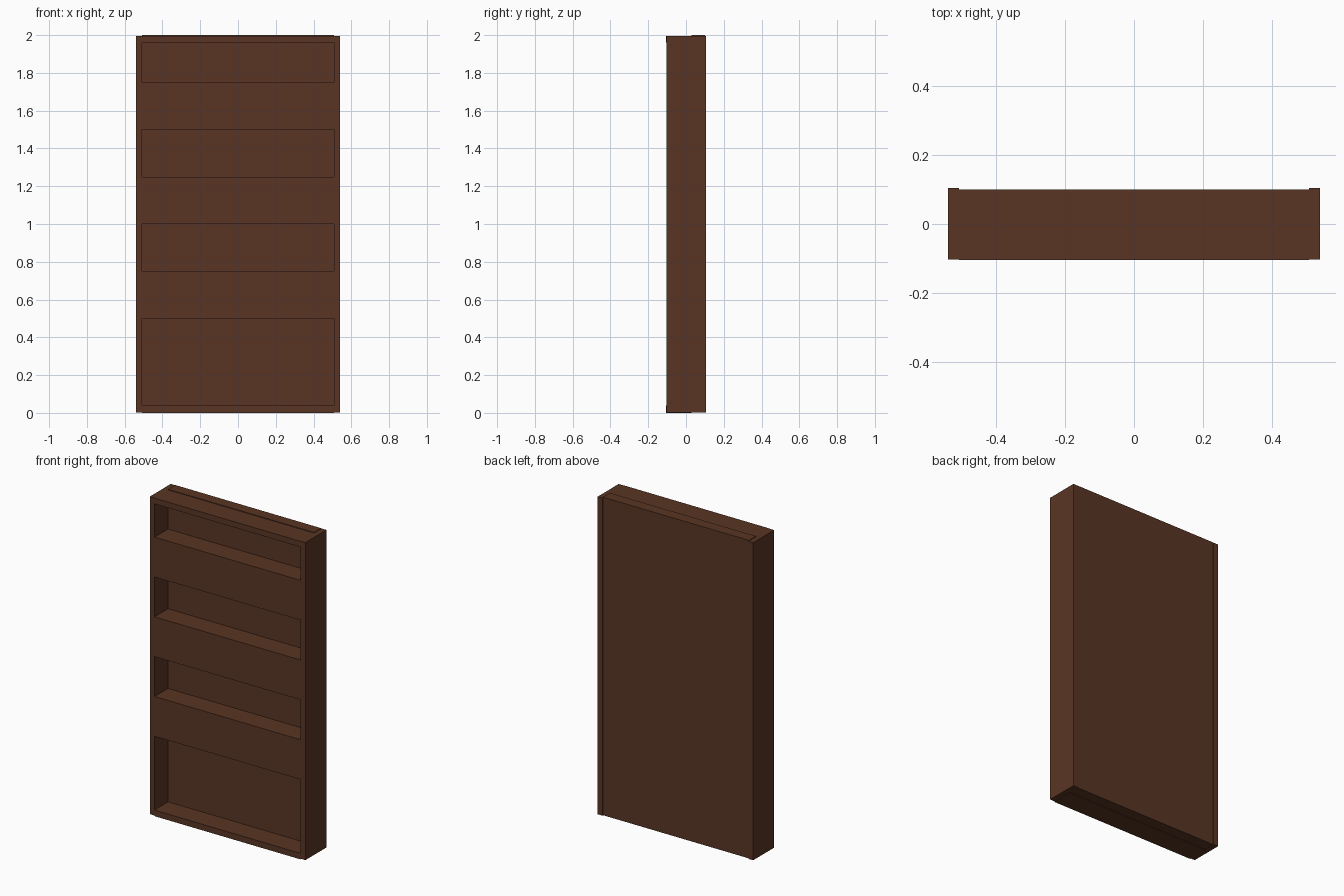
import bpy

if "Cube" in bpy.data.objects:
    bpy.data.objects.remove(bpy.data.objects["Cube"])

wood = bpy.data.materials.new("dark_brown_wood")
wood.diffuse_color = (0.100, 0.036, 0.017, 1)
wood.use_nodes = True
wood.node_tree.nodes["Principled BSDF"].inputs["Base Color"].default_value = wood.diffuse_color


def board(name, x, y, z):
    """Box from (min, max) ranges on each axis."""
    bpy.ops.mesh.primitive_cube_add(size=1, location=[(r[0] + r[1]) / 2 for r in (x, y, z)])
    ob = bpy.context.object
    ob.name = name
    ob.scale = [r[1] - r[0] for r in (x, y, z)]
    bpy.ops.object.transform_apply(location=False, rotation=False, scale=True)
    ob.data.materials.append(wood)
    return ob


INNER = 0.507
# upright sides
for side, s in (("left", -1), ("right", 1)):
    board(side + "_side", sorted((s * INNER, s * 0.54)), (-0.103, 0.105), (0.003, 1.996))

# thick back panel, slightly raised above the frame
board("back_panel", (-INNER, INNER), (0.03, 0.1), (0.004, 2.0))

# bottom board, deep shelf blocks and top board
levels = [("bottom_board", 0.0, 0.038), ("lower_shelf", 0.5, 0.75),
          ("middle_shelf", 1.0, 1.25), ("upper_shelf", 1.5, 1.75),
          ("top_board", 1.96, 1.996)]
for name, z0, z1 in levels:
    front = -0.105 if "board" in name else -0.103
    board(name, (-INNER, INNER), (front, 0.03), (z0, z1))
